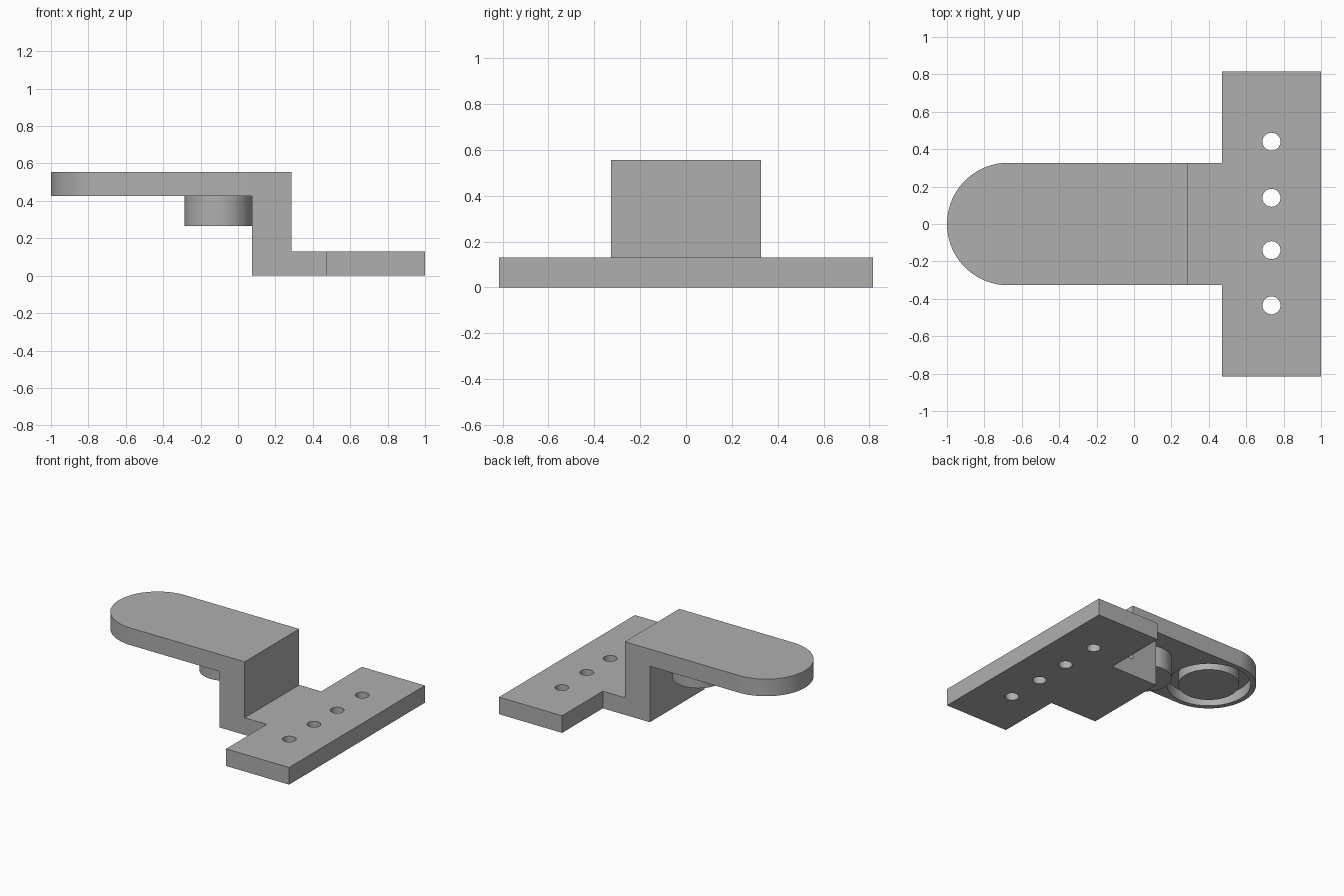
import bpy, bmesh
from math import pi, cos, sin, radians

old = bpy.data.objects.get("Cube")
if old:
    bpy.data.objects.remove(old, do_unlink=True)

grey = bpy.data.materials.new("plain grey")
grey.use_nodes = True
grey.diffuse_color = (0.43, 0.43, 0.43, 1)
grey.node_tree.nodes["Principled BSDF"].inputs["Base Color"].default_value = grey.diffuse_color


def prism(name, outline, z0, z1):
    """Extrude a plan outline from z0 up to z1."""
    bm = bmesh.new()
    face = bm.faces.new([bm.verts.new((x, y, z0)) for x, y in outline])
    out = bmesh.ops.extrude_face_region(bm, geom=[face])
    top = [v for v in out["geom"] if isinstance(v, bmesh.types.BMVert)]
    bmesh.ops.translate(bm, verts=top, vec=(0, 0, z1 - z0))
    bmesh.ops.recalc_face_normals(bm, faces=bm.faces)
    mesh = bpy.data.meshes.new(name)
    bm.to_mesh(mesh)
    bm.free()
    mesh.materials.append(grey)
    obj = bpy.data.objects.new(name, mesh)
    bpy.context.collection.objects.link(obj)
    return obj


def arc(x, y, r, start=0, end=2 * pi, n=64):
    return [(x + r * cos(start + (end - start) * i / n),
             y + r * sin(start + (end - start) * i / n)) for i in range(n)]


def combine(target, tool, operation):
    """Apply a boolean and discard the tool."""
    mod = target.modifiers.new("boolean", "BOOLEAN")
    mod.operation, mod.solver, mod.object = operation, "EXACT", tool
    bpy.context.view_layer.objects.active = target
    bpy.ops.object.modifier_apply(modifier=mod.name)
    bpy.data.objects.remove(tool, do_unlink=True)


HALF = 0.327                          # half width of arm and neck
WEB_BACK, WEB_FRONT = 0.075, 0.285
BASE_TOP, ARM_BOTTOM, ARM_TOP = 0.13, 0.425, 0.555
END_X = HALF - 1                      # centre of the rounded end

# T-shaped base: neck and wide mounting flange
side = [(WEB_BACK, HALF), (0.47, HALF), (0.47, 0.815), (1, 0.815)]
base = prism("mounting_bracket", side + [(x, -y) for x, y in reversed(side)], 0, BASE_TOP)

# Upright web
web = [(WEB_BACK, -HALF), (WEB_FRONT, -HALF), (WEB_FRONT, HALF), (WEB_BACK, HALF)]
combine(base, prism("web", web, 0, ARM_TOP), "UNION")

# Raised arm with a rounded end
arm = [(WEB_FRONT, -HALF), (WEB_FRONT, HALF)] + arc(END_X, 0, HALF, pi / 2, 3 * pi / 2) + [(END_X, -HALF)]
combine(base, prism("arm", arm, ARM_BOTTOM, ARM_TOP), "UNION")

# Screw holes through the flange
for y in (-0.435, -0.14, 0.14, 0.44):
    combine(base, prism("screw_hole", arc(0.735, y, 0.048, n=32), -0.1, 0.3), "DIFFERENCE")

# Ring groove under the rounded end, leaving a round core
ring = prism("groove", arc(END_X, 0, 0.29), ARM_BOTTOM - 0.1, ARM_BOTTOM + 0.08)
combine(ring, prism("core", arc(END_X, 0, 0.21), 0, 1), "DIFFERENCE")
combine(base, ring, "DIFFERENCE")

# Round boss under the arm, against the web
boss = prism("boss", arc(-0.105, 0, 0.18), 0.265, ARM_BOTTOM)

for obj in (base, boss):
    bpy.ops.object.select_all(action="DESELECT")
    obj.select_set(True)
    bpy.context.view_layer.objects.active = obj
    bpy.ops.object.shade_smooth_by_angle(angle=radians(30))
